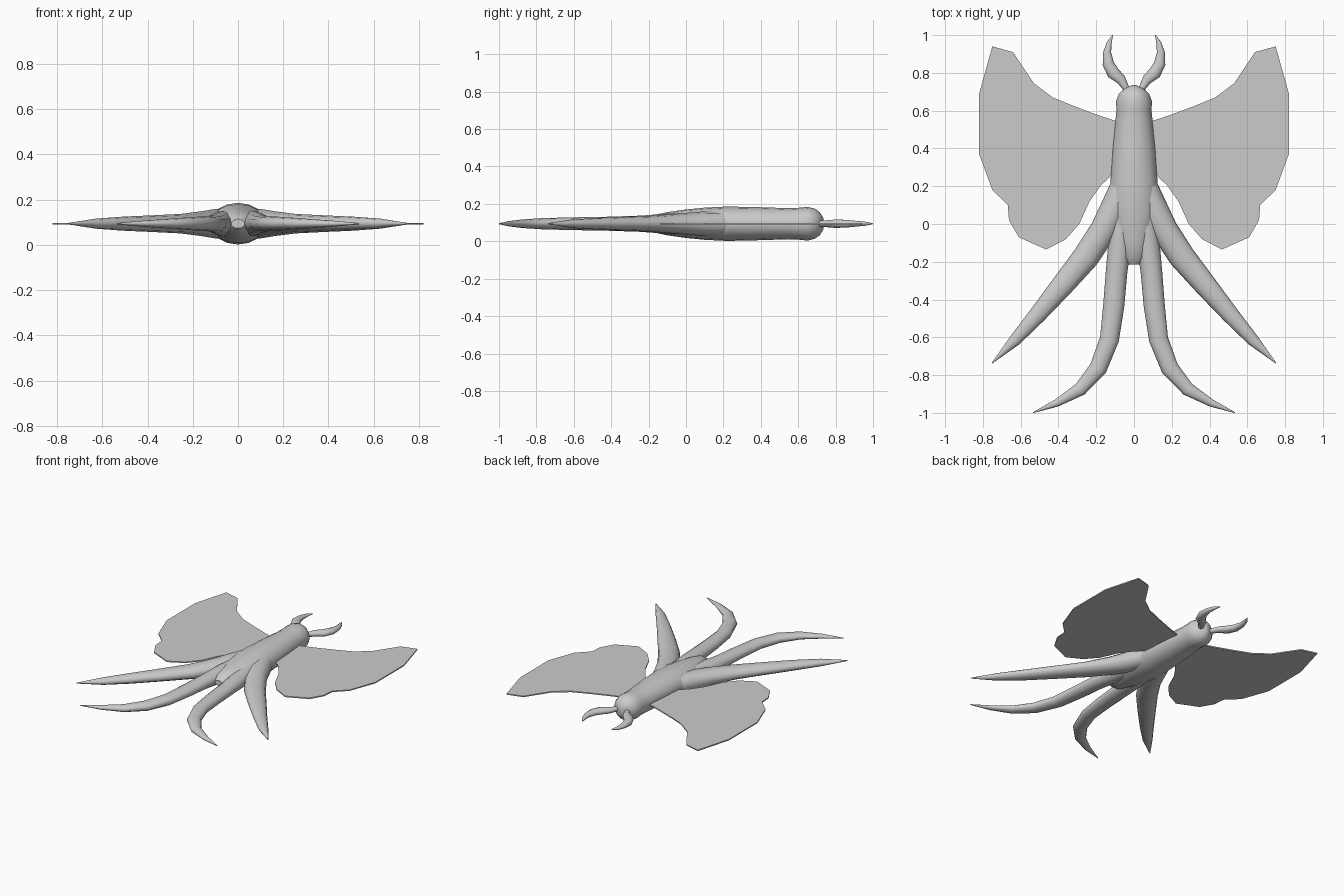
import bpy, bmesh, math
from mathutils import Vector

if "Cube" in bpy.data.objects:
    bpy.data.objects.remove(bpy.data.objects["Cube"])

ZC = 0.094  # height of the flat mid plane


def finish(name, bm, mirror, angle=40):
    bmesh.ops.recalc_face_normals(bm, faces=bm.faces)
    me = bpy.data.meshes.new(name)
    bm.to_mesh(me)
    bm.free()
    ob = bpy.data.objects.new(name, me)
    bpy.context.collection.objects.link(ob)
    if mirror:
        ob.modifiers.new("mirror", 'MIRROR')
    bpy.ops.object.select_all(action='DESELECT')
    ob.select_set(True)
    bpy.context.view_layer.objects.active = ob
    bpy.ops.object.shade_smooth_by_angle(angle=math.radians(angle))
    return ob


def tube(name, sections, sides=12, mirror=True):
    """Elliptical rings (x, y, half width, half height) lofted along a flat path."""
    bm = bmesh.new()
    pts = [Vector(s[:2]) for s in sections]
    rings = []
    for i, (x, y, w, h) in enumerate(sections):
        t = (pts[min(i + 1, len(pts) - 1)] - pts[max(i - 1, 0)]).normalized()
        side = Vector((-t.y, t.x))
        ring = []
        for k in range(sides):
            a = 2 * math.pi * k / sides
            p = pts[i] + side * w * math.cos(a)
            ring.append(bm.verts.new((p.x, p.y, ZC + h * math.sin(a))))
        rings.append(ring)
    for a, b in zip(rings, rings[1:]):
        for k in range(sides):
            n = (k + 1) % sides
            bm.faces.new((a[k], a[n], b[n], b[k]))
    bm.faces.new(rings[0])
    bm.faces.new(rings[-1])
    return finish(name, bm, mirror, 50)


# Body with head
tube("body", [
    (0, 0.735, 0.012, 0.03), (0, 0.715, 0.055, 0.062), (0, 0.69, 0.08, 0.08),
    (0, 0.65, 0.095, 0.09), (0, 0.60, 0.093, 0.085), (0, 0.55, 0.098, 0.083),
    (0, 0.40, 0.113, 0.088), (0, 0.22, 0.125, 0.092), (0, 0.10, 0.128, 0.086),
    (0, 0.0, 0.11, 0.076), (0, -0.10, 0.085, 0.062), (0, -0.18, 0.06, 0.045),
    (0, -0.215, 0.03, 0.02)], sides=16, mirror=False)

# Antennae
tube("antennae", [
    (0.03, 0.68, 0.016, 0.016), (0.045, 0.725, 0.018, 0.017),
    (0.07, 0.765, 0.027, 0.02), (0.11, 0.80, 0.034, 0.023),
    (0.137, 0.85, 0.03, 0.022), (0.142, 0.91, 0.021, 0.016),
    (0.131, 0.96, 0.013, 0.011), (0.113, 1.0, 0.002, 0.002)], sides=10)

# Inner and outer tail pairs
tube("inner_tails", [
    (0.05, 0.10, 0.06, 0.06), (0.072, -0.08, 0.062, 0.055),
    (0.092, -0.25, 0.057, 0.043), (0.107, -0.43, 0.056, 0.037),
    (0.13, -0.61, 0.051, 0.034), (0.19, -0.765, 0.047, 0.03),
    (0.285, -0.875, 0.036, 0.023), (0.41, -0.948, 0.02, 0.014),
    (0.535, -0.999, 0.002, 0.003)])
tube("outer_tails", [
    (0.06, 0.20, 0.065, 0.065), (0.10, 0.09, 0.075, 0.065),
    (0.16, -0.03, 0.072, 0.055), (0.255, -0.175, 0.07, 0.043),
    (0.375, -0.32, 0.06, 0.037), (0.51, -0.48, 0.046, 0.031),
    (0.63, -0.615, 0.032, 0.022), (0.752, -0.737, 0.002, 0.003)])

# Wings: outline with a thin rim, thicker towards the root
outline = [
    (0.02, 0.53), (0.11, 0.55), (0.20, 0.58), (0.32, 0.625), (0.43, 0.67),
    (0.53, 0.745), (0.64, 0.91), (0.75, 0.94), (0.82, 0.69), (0.82, 0.37),
    (0.75, 0.18), (0.668, 0.10), (0.662, 0.02), (0.61, -0.07), (0.465, -0.135),
    (0.36, -0.08), (0.29, 0.0), (0.235, 0.12), (0.175, 0.205), (0.11, 0.265),
    (0.02, 0.29)]
bm = bmesh.new()
face = bm.faces.new([bm.verts.new((x, y, 0)) for x, y in outline])
rim = set(face.verts)
bmesh.ops.inset_region(bm, faces=[face], thickness=0.04, use_even_offset=True)
for v in bm.verts:
    root = max(0.0, 1 - v.co.x / 0.4)
    v.co.z = 0.004 if v in rim else 0.013 + 0.03 * root
bmesh.ops.triangulate(bm, faces=[f for f in bm.faces if len(f.verts) > 4])
# Underside and closing rim
top = bm.faces[:]
dup = bmesh.ops.duplicate(bm, geom=bm.verts[:] + bm.edges[:] + top)
for v in [g for g in dup["geom"] if isinstance(g, bmesh.types.BMVert)]:
    v.co.z = -v.co.z
bmesh.ops.bridge_loops(bm, edges=[e for e in bm.edges if e.is_boundary])
bmesh.ops.translate(bm, verts=bm.verts, vec=(0, 0, ZC))
finish("wings", bm, True, 30)
